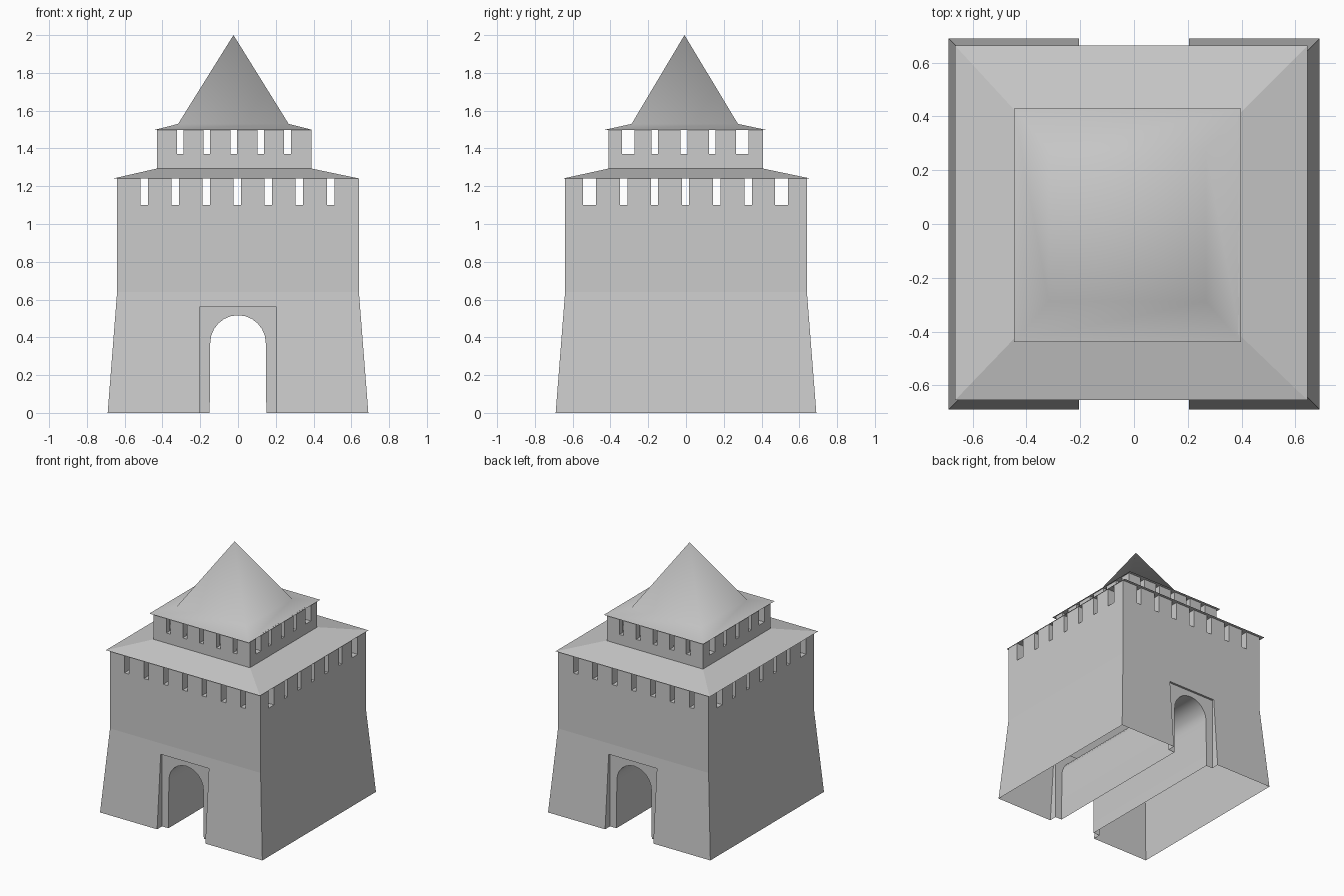
import bpy, bmesh
from math import pi, sin, cos

if "Cube" in bpy.data.objects:
    bpy.data.objects.remove(bpy.data.objects["Cube"])


def make(name, bm):
    bmesh.ops.remove_doubles(bm, verts=bm.verts, dist=1e-5)
    bmesh.ops.recalc_face_normals(bm, faces=bm.faces)
    me = bpy.data.meshes.new(name)
    bm.to_mesh(me)
    bm.free()
    ob = bpy.data.objects.new(name, me)
    bpy.context.collection.objects.link(ob)
    return ob


def face(bm, pts):
    return bm.faces.new([bm.verts.new(p) for p in pts])


def rect(r, z):
    x0, x1, y0, y1 = r
    return [(x0, y0, z), (x1, y0, z), (x1, y1, z), (x0, y1, z)]


def strip(bm, a, b, closed=True):
    n = len(a)
    for i in range(n if closed else n - 1):
        j = (i + 1) % n
        face(bm, [a[i], a[j], b[j], b[i]])


def box(bm, x0, x1, y0, y1, z0, z1):
    lo, hi = rect((x0, x1, y0, y1), z0), rect((x0, x1, y0, y1), z1)
    strip(bm, lo, hi)
    face(bm, lo)
    face(bm, hi)


def spans(lo, hi, gaps):
    """Solid intervals left between (centre, width) gaps."""
    out = []
    for c, w in gaps:
        out.append((lo, c - w / 2))
        lo = c + w / 2
    return out + [(lo, hi)]


def battlement(name, r, z0, z1, t, xgaps, ygaps):
    x0, x1, y0, y1 = r
    bm = bmesh.new()
    for a, b in spans(x0, x1, xgaps):
        box(bm, a, b, y0, y0 + t, z0, z1)
        box(bm, a, b, y1 - t, y1, z0, z1)
    for a, b in spans(y0 + t, y1 - t, ygaps):
        box(bm, x0, x0 + t, a, b, z0, z1)
        box(bm, x1 - t, x1, a, b, z0, z1)
    # each box stays a closed block
    me = bpy.data.meshes.new(name)
    bmesh.ops.remove_doubles(bm, verts=bm.verts, dist=1e-5)
    bmesh.ops.recalc_face_normals(bm, faces=bm.faces)
    bm.to_mesh(me)
    bm.free()
    bpy.context.collection.objects.link(bpy.data.objects.new(name, me))


# Tower body: flared open-bottomed shell with a gate passage along y
B, W, ZK, ZD = 0.69, 0.64, 0.64, 1.10      # base, wall, kink and deck
G, GZ, FY = 0.205, 0.56, 0.63              # gate recess half width, top, frame plane
wall_y = lambda z: B - (B - W) * z / ZK
arch = [(-0.15, 0)] + [(-0.147 * cos(pi * i / 12), 0.37 + 0.147 * sin(pi * i / 12))
                       for i in range(13)] + [(0.15, 0)]
gate = [(-G, 0), (-G, GZ), (G, GZ), (G, 0)]
bm = bmesh.new()
strip(bm, rect((-W, W, -W, W), ZK), rect((-W, W, -W, W), ZD))
face(bm, rect((-W, W, -W, W), ZD))
for s in (-1, 1):
    face(bm, [(s * B, -B, 0), (s * B, B, 0), (s * W, W, ZK), (s * W, -W, ZK)])
    outline = [(-B, 0)] + gate + [(B, 0), (W, ZK), (-W, ZK)]
    face(bm, [(x, s * wall_y(z), z) for x, z in outline])
    # recess reveal and arched frame
    strip(bm, [(x, s * wall_y(z), z) for x, z in gate],
          [(x, s * FY, z) for x, z in gate], closed=False)
    face(bm, [(x, s * FY, z) for x, z in gate + arch[::-1]])
# vaulted passage
strip(bm, [(x, -FY, z) for x, z in arch], [(x, FY, z) for x, z in arch], closed=False)
body = make("tower_body", bm)
bpy.context.view_layer.objects.active = body
body.select_set(True)
bpy.ops.object.shade_smooth_by_angle(angle=0.4)
for p in body.data.polygons:               # only the vault is smooth
    p.use_smooth = abs(p.normal.y) < 0.01 and abs(p.center.x) < 0.15 and p.center.z < 0.54

# Lower battlement
battlement("lower_battlement", (-W, W, -W, W), ZD, 1.24, 0.06,
           [(x, 0.04) for x in (-0.497, -0.332, -0.167, -0.003, 0.16, 0.325, 0.49)],
           [(-0.51, 0.068), (-0.33, 0.038), (-0.166, 0.038), (-0.002, 0.038),
            (0.163, 0.038), (0.33, 0.038), (0.506, 0.068)])


def roof(name, rings, apex=None):
    bm = bmesh.new()
    loops = [rect(r, z) for r, z in rings]
    face(bm, loops[0])
    for a, b in zip(loops, loops[1:]):
        strip(bm, a, b)
    if apex:
        for i in range(4):
            face(bm, [loops[-1][i], loops[-1][(i + 1) % 4], apex])
    else:
        face(bm, loops[-1])
    return make(name, bm)


# Lower hipped roof
roof("lower_roof", [((-0.665, 0.645, -0.655, 0.663), 1.24),
                    ((-0.432, 0.392, -0.412, 0.41), 1.293)])

# Upper storey and its battlement
U = (-0.43, 0.388, -0.41, 0.408)
bm = bmesh.new()
box(bm, *U, 1.285, 1.37)
make("upper_storey", bm)
battlement("upper_battlement", U, 1.37, 1.5, 0.045,
           [(x, 0.035) for x in (-0.305, -0.165, -0.022, 0.12, 0.262)],
           [(-0.305, 0.066), (-0.165, 0.035), (-0.01, 0.036), (0.14, 0.035), (0.297, 0.066)])

# Bell-cast spire roof, smooth shaded above its flat underside
spire = roof("spire_roof", [((-0.447, 0.398, -0.438, 0.43), 1.497),
                            ((-0.317, 0.268, -0.288, 0.275), 1.53)], (-0.024, -0.008, 2.0))
for p in spire.data.polygons:
    p.use_smooth = p.normal.z > -0.5
for e in spire.data.edges:                 # keep the eaves crisp
    e.use_edge_sharp = all(spire.data.vertices[v].co.z < 1.5 for v in e.vertices)
